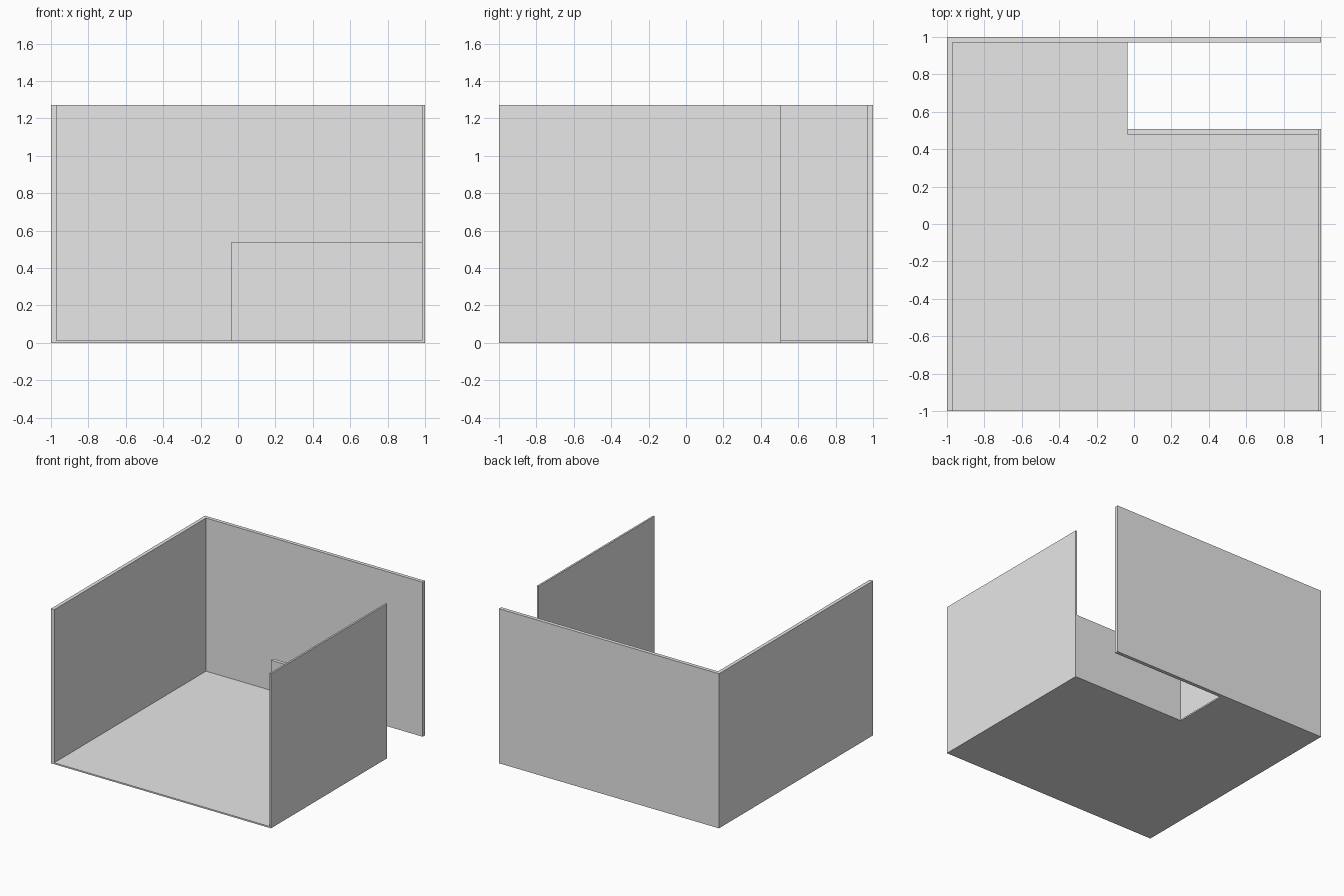
import bpy
import bmesh

cube = bpy.data.objects.get("Cube")
if cube:
    bpy.data.objects.remove(cube, do_unlink=True)

grey = bpy.data.materials.new("light_grey")
grey.use_nodes = True
grey.diffuse_color = (0.8, 0.8, 0.8, 1)
grey.node_tree.nodes["Principled BSDF"].inputs["Base Color"].default_value = grey.diffuse_color

# Main dimensions
HEIGHT = 1.27
LOW_HEIGHT = 0.54
WALL = 0.03
THIN_WALL = 0.015
FLOOR = 0.012
NOTCH_X = -0.035
NOTCH_Y = 0.508


def prism(name, outline, bottom, top):
    """Extrude a flat outline upwards into a closed solid."""
    bm = bmesh.new()
    base = bm.faces.new([bm.verts.new((x, y, bottom)) for x, y in outline])
    up = bmesh.ops.extrude_face_region(bm, geom=[base], use_keep_orig=True)
    verts = [g for g in up["geom"] if isinstance(g, bmesh.types.BMVert)]
    bmesh.ops.translate(bm, verts=verts, vec=(0, 0, top - bottom))
    bmesh.ops.recalc_face_normals(bm, faces=bm.faces)
    mesh = bpy.data.meshes.new(name)
    bm.to_mesh(mesh)
    bm.free()
    mesh.materials.append(grey)
    obj = bpy.data.objects.new(name, mesh)
    bpy.context.collection.objects.link(obj)
    return obj


def wall(name, x0, x1, y0, y1, bottom, top):
    return prism(name, [(x0, y0), (x1, y0), (x1, y1), (x0, y1)], bottom, top)


# Floor slab with the open notch at the back
inner_x, inner_y, side_x = -1 + WALL, 1 - WALL, 1 - THIN_WALL
prism("floor", [(inner_x, -1), (side_x, -1), (side_x, NOTCH_Y),
                (NOTCH_X, NOTCH_Y), (NOTCH_X, inner_y), (inner_x, inner_y)], 0, FLOOR)

# Full-height walls
wall("back_wall", -1, 1, inner_y, 1, 0, HEIGHT)
wall("right_wall", -1, inner_x, -1, inner_y, 0, HEIGHT)
wall("left_wall", side_x, 1, -1, NOTCH_Y, 0, HEIGHT)

# Half-height partition along the notch
wall("low_partition", NOTCH_X, side_x, NOTCH_Y - WALL, NOTCH_Y, FLOOR, LOW_HEIGHT)
